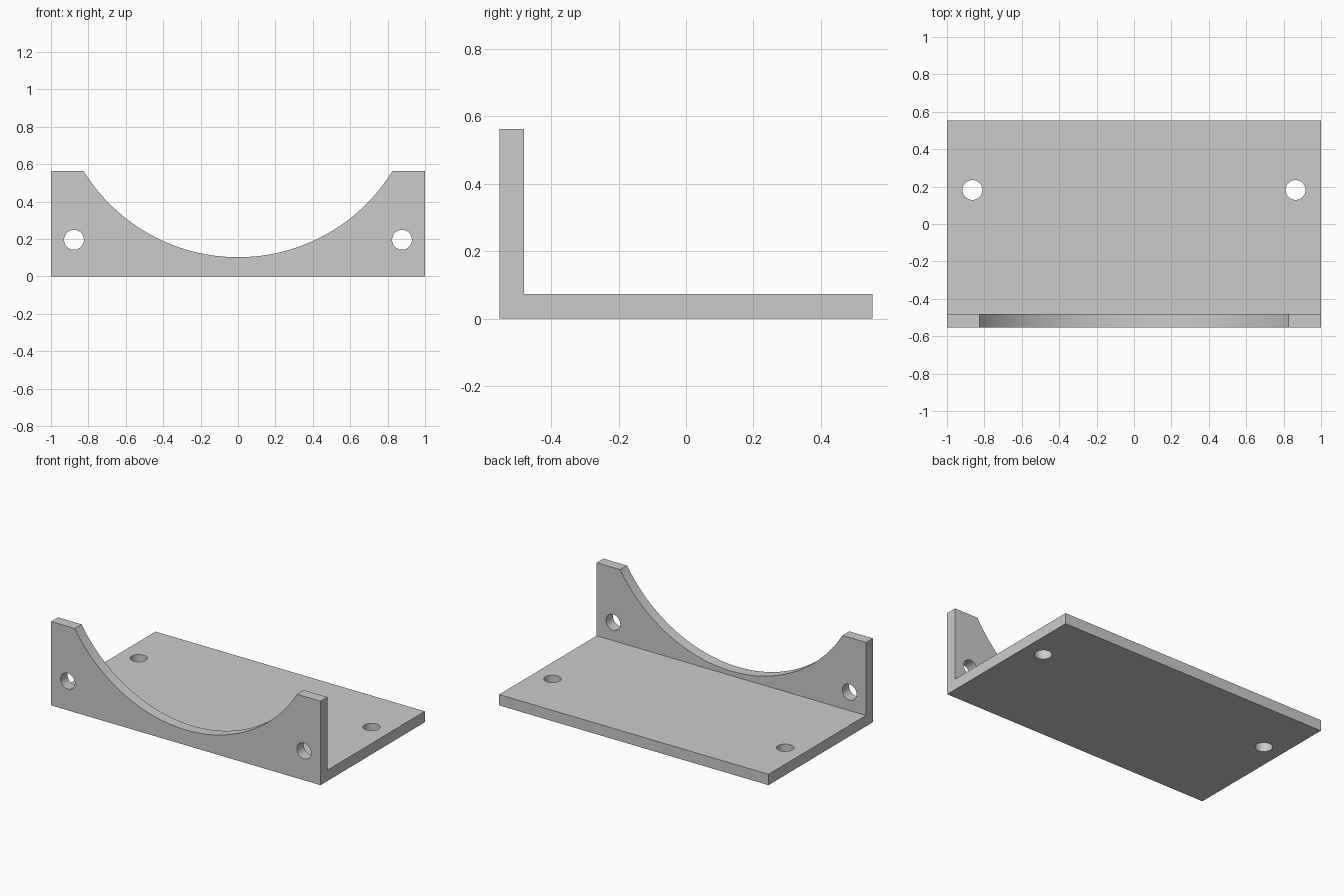
import bpy
import bmesh
import math
from mathutils import Matrix

if "Cube" in bpy.data.objects:
    bpy.data.objects.remove(bpy.data.objects["Cube"], do_unlink=True)

HALF_X, HALF_Y = 1.0, 0.553
HEIGHT, THICK = 0.563, 0.073
HOLE_R = 0.053
ARC_R, ARC_Z = 0.97, 1.073

# Plain grey material
grey = bpy.data.materials.new("grey")
grey.use_nodes = True
colour = (0.6, 0.6, 0.6, 1)
grey.diffuse_color = colour
grey.node_tree.nodes["Principled BSDF"].inputs["Base Color"].default_value = colour


def make_object(name, bm):
    bmesh.ops.recalc_face_normals(bm, faces=bm.faces)
    mesh = bpy.data.meshes.new(name)
    bm.to_mesh(mesh)
    bm.free()
    mesh.materials.append(grey)
    obj = bpy.data.objects.new(name, mesh)
    bpy.context.collection.objects.link(obj)
    return obj


def cylinder(name, radius, depth, location, along_y=False, segments=48):
    turn = Matrix.Rotation(math.pi / 2 if along_y else 0, 4, "X")
    bm = bmesh.new()
    bmesh.ops.create_cone(bm, cap_ends=True, segments=segments, radius1=radius,
                          radius2=radius, depth=depth,
                          matrix=Matrix.Translation(location) @ turn)
    return make_object(name, bm)


# L-shaped bracket: side profile swept across the width
inner = THICK - HALF_Y
profile = [(-HALF_Y, 0), (HALF_Y, 0), (HALF_Y, THICK),
           (inner, THICK), (inner, HEIGHT), (-HALF_Y, HEIGHT)]
bm = bmesh.new()
face = bm.faces.new([bm.verts.new((-HALF_X, y, z)) for y, z in profile])
swept = bmesh.ops.extrude_face_region(bm, geom=[face])["geom"]
bmesh.ops.translate(bm, vec=(2 * HALF_X, 0, 0),
                    verts=[v for v in swept if isinstance(v, bmesh.types.BMVert)])
bracket = make_object("bracket", bm)

# Round saddle and the wall and base screw holes
wall_y = THICK / 2 - HALF_Y
cutters = [cylinder("saddle_cutter", ARC_R, 0.3, (0, wall_y, ARC_Z), True, 192)]
for side in (-1, 1):
    cutters.append(cylinder("wall_hole_cutter", HOLE_R, 0.3,
                            (side * 0.877, wall_y, 0.196), True))
    cutters.append(cylinder("base_hole_cutter", HOLE_R, 0.3,
                            (side * 0.864, 0.182, THICK / 2)))

bpy.ops.object.select_all(action="DESELECT")
bpy.context.view_layer.objects.active = bracket
bracket.select_set(True)
for cutter in cutters:
    cutter.hide_render = True
    cut = bracket.modifiers.new("cut", "BOOLEAN")
    cut.operation, cut.solver, cut.object = "DIFFERENCE", "EXACT", cutter
    bpy.ops.object.modifier_apply(modifier=cut.name)
    bpy.data.objects.remove(cutter, do_unlink=True)

bpy.ops.object.shade_smooth_by_angle(angle=math.radians(30))
